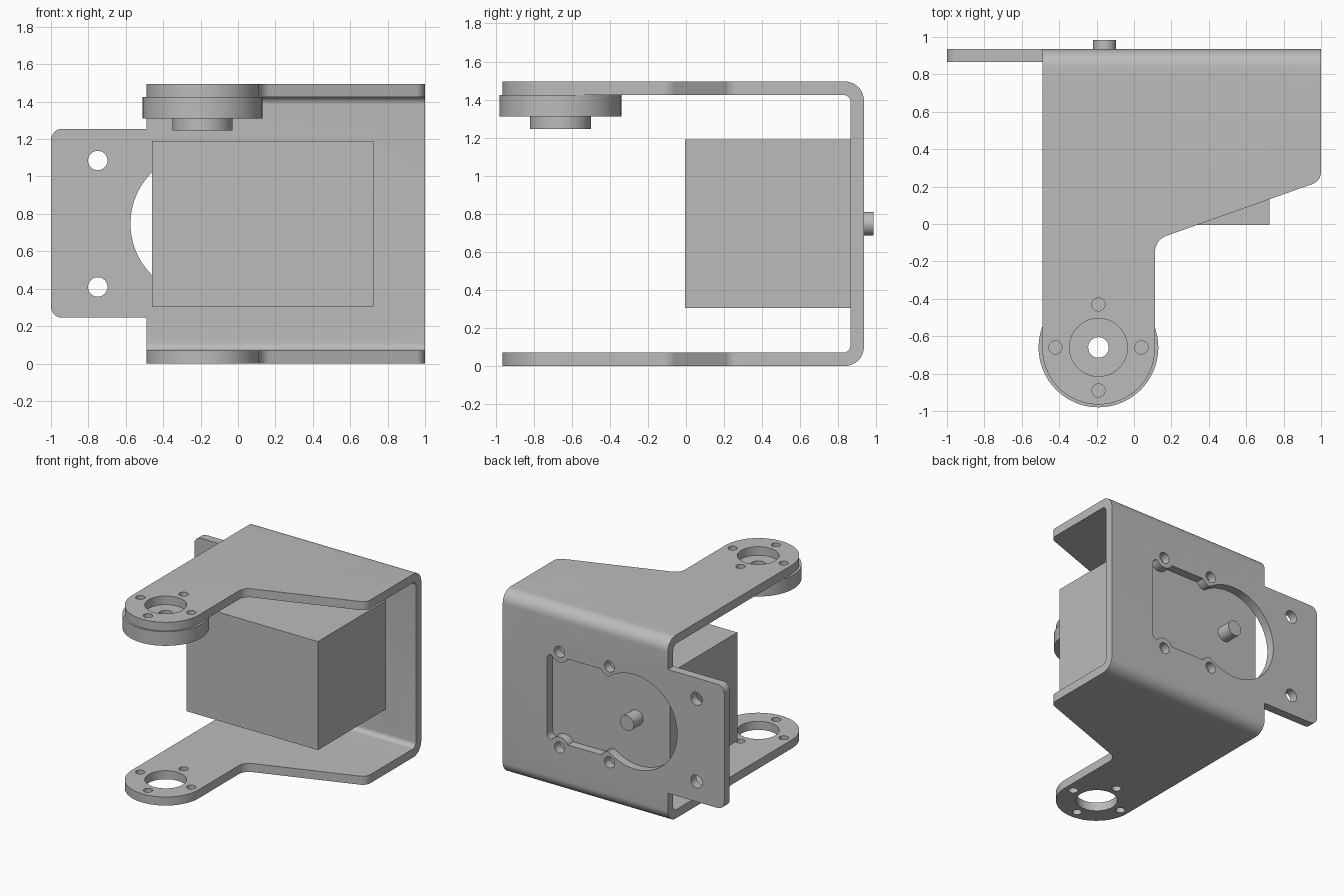
import bpy
import bmesh
import math
from mathutils import Vector

if "Cube" in bpy.data.objects:
    bpy.data.objects.remove(bpy.data.objects["Cube"], do_unlink=True)

grey = bpy.data.materials.new("plain_grey")
grey.use_nodes = True
grey.diffuse_color = (0.5, 0.5, 0.5, 1)
grey.node_tree.nodes["Principled BSDF"].inputs["Base Color"].default_value = (0.5, 0.5, 0.5, 1)


def rounded(corners):
    """Outline from corners (a, b) or (a, b, fillet radius)."""
    out = []
    for i, c in enumerate(corners):
        p = Vector(c[:2])
        if len(c) == 2:
            out.append(p)
            continue
        r = c[2]
        u = (Vector(corners[i - 1][:2]) - p).normalized()
        v = (Vector(corners[(i + 1) % len(corners)][:2]) - p).normalized()
        half = u.angle(v) / 2
        centre = p + (u + v).normalized() * r / math.sin(half)
        start = p + u * r / math.tan(half) - centre
        end = p + v * r / math.tan(half) - centre
        sweep = math.pi - 2 * half
        n = 24 if r > 0.2 else 10
        for k in range(n + 1):
            t = k / n
            out.append(centre + (start * math.sin((1 - t) * sweep)
                                 + end * math.sin(t * sweep)) / math.sin(sweep)
                       if abs(math.sin(sweep)) > 1e-4 else centre + start.lerp(end, t))
    return out


def circle(a, b, r, n=48):
    return [Vector((a + r * math.cos(math.tau * k / n), b + r * math.sin(math.tau * k / n)))
            for k in range(n)]


def prism(name, outline, axis, lo, hi):
    """Extrude a flat outline along one axis."""
    place = {"X": lambda p, d: (d, p.x, p.y),
             "Y": lambda p, d: (p.x, d, p.y),
             "Z": lambda p, d: (p.x, p.y, d)}[axis]
    bm = bmesh.new()
    bottom = [bm.verts.new(place(p, lo)) for p in outline]
    top = [bm.verts.new(place(p, hi)) for p in outline]
    bm.faces.new(bottom)
    bm.faces.new(top)
    for i in range(len(outline)):
        j = (i + 1) % len(outline)
        bm.faces.new((bottom[i], bottom[j], top[j], top[i]))
    bmesh.ops.recalc_face_normals(bm, faces=bm.faces)
    mesh = bpy.data.meshes.new(name)
    bm.to_mesh(mesh)
    bm.free()
    mesh.materials.append(grey)
    obj = bpy.data.objects.new(name, mesh)
    bpy.context.collection.objects.link(obj)
    return obj


def activate(obj):
    bpy.ops.object.select_all(action="DESELECT")
    obj.select_set(True)
    bpy.context.view_layer.objects.active = obj


def combine(obj, tool, operation="DIFFERENCE"):
    """Apply a boolean and discard the tool."""
    activate(obj)
    mod = obj.modifiers.new("cut", "BOOLEAN")
    mod.object = tool
    mod.operation = operation
    mod.solver = "EXACT"
    bpy.ops.object.modifier_apply(modifier=mod.name)
    bpy.data.objects.remove(tool, do_unlink=True)


HEIGHT, MID = 1.495, 0.7475
AX, AY = -0.19, -0.66          # pivot axis of the two arms
BACK, INNER = 0.935, 0.865     # faces of the back plate

# Bent U-shaped bracket
bracket = prism("bracket", rounded([
    (-1.1, 0), (BACK, 0, 0.1), (BACK, HEIGHT, 0.1), (-1.1, HEIGHT),
    (-1.1, 1.425), (INNER, 1.425, 0.04), (INNER, 0.07, 0.04), (-1.1, 0.07)]), "X", -1.05, 1.05)

# Trim to the back plate and side tab shape
combine(bracket, prism("plate_trim", rounded([
    (-1, 0.245, 0.06), (-0.49, 0.245), (-0.49, -0.1), (1.2, -0.1),
    (1.2, 1.6), (-0.49, 1.6), (-0.49, 1.255), (-1, 1.255, 0.06)]), "Y", -1.5, 1.5), "INTERSECT")

# Trim to the arm plan shape
combine(bracket, prism("arm_trim", rounded([
    (-0.49, -0.965, 0.2995), (0.112, -0.965, 0.2995), (0.112, -0.085, 0.09),
    (1, 0.23, 0.07), (1, 1.2), (-1.2, 1.2), (-1.2, 0.7), (-0.49, 0.7)]), "Z", -0.5, 2), "INTERSECT")

# Pivot and bolt holes through both arms
combine(bracket, prism("pivot_hole", circle(AX, AY, 0.155), "Z", -0.5, 2))
for k in range(4):
    a = k * math.pi / 2
    combine(bracket, prism("bolt_hole", circle(AX + 0.23 * math.cos(a), AY + 0.23 * math.sin(a),
                                               0.035, 24), "Z", -0.5, 2))

# Motor opening in the back plate, with lobes left around the screw holes
screws = [(x, MID + s * 0.39) for x in (0.487, 0.036) for s in (-1, 1)]
opening = prism("opening", rounded([
    (-0.19, MID - 0.35), (0.6, MID - 0.35, 0.05),
    (0.6, MID + 0.35, 0.05), (-0.19, MID + 0.35)]), "Y", 0.7, 1.1)
for x, z in screws:
    combine(opening, prism("lobe", circle(x, z, 0.085, 32), "Y", 0.6, 1.2))
combine(bracket, opening)
combine(bracket, prism("round_opening", circle(AX, MID, 0.385, 96), "Y", 0.65, 1.15))
for x, z in screws:
    combine(bracket, prism("screw_hole", circle(x, z, 0.045, 24), "Y", 0.7, 1.1))

# Mounting holes in the side tab
for s in (-1, 1):
    combine(bracket, prism("tab_hole", circle(-0.75, MID + s * 0.338, 0.052, 32), "Y", 0.7, 1.1))

# Motor block and its shaft
motor = prism("motor_block", rounded([
    (-0.46, 0.305), (0.725, 0.305), (0.725, 1.19), (-0.46, 1.19)]), "Y", -0.005, INNER)
shaft = prism("motor_shaft", circle(-0.157, MID, 0.062, 32), "Y", 0.84, 0.985)

# Stepped horn disc under the upper arm
horn = prism("horn_disc", circle(AX, AY, 0.32, 96), "Z", 1.31, 1.425)
combine(horn, prism("horn_hub", circle(AX, AY, 0.16), "Z", 1.245, 1.36), "UNION")
combine(horn, prism("horn_bore", circle(AX, AY, 0.055, 32), "Z", 1, 2))

for obj in (bracket, shaft, horn):
    activate(obj)
    bpy.ops.object.shade_smooth_by_angle(angle=math.radians(30))
